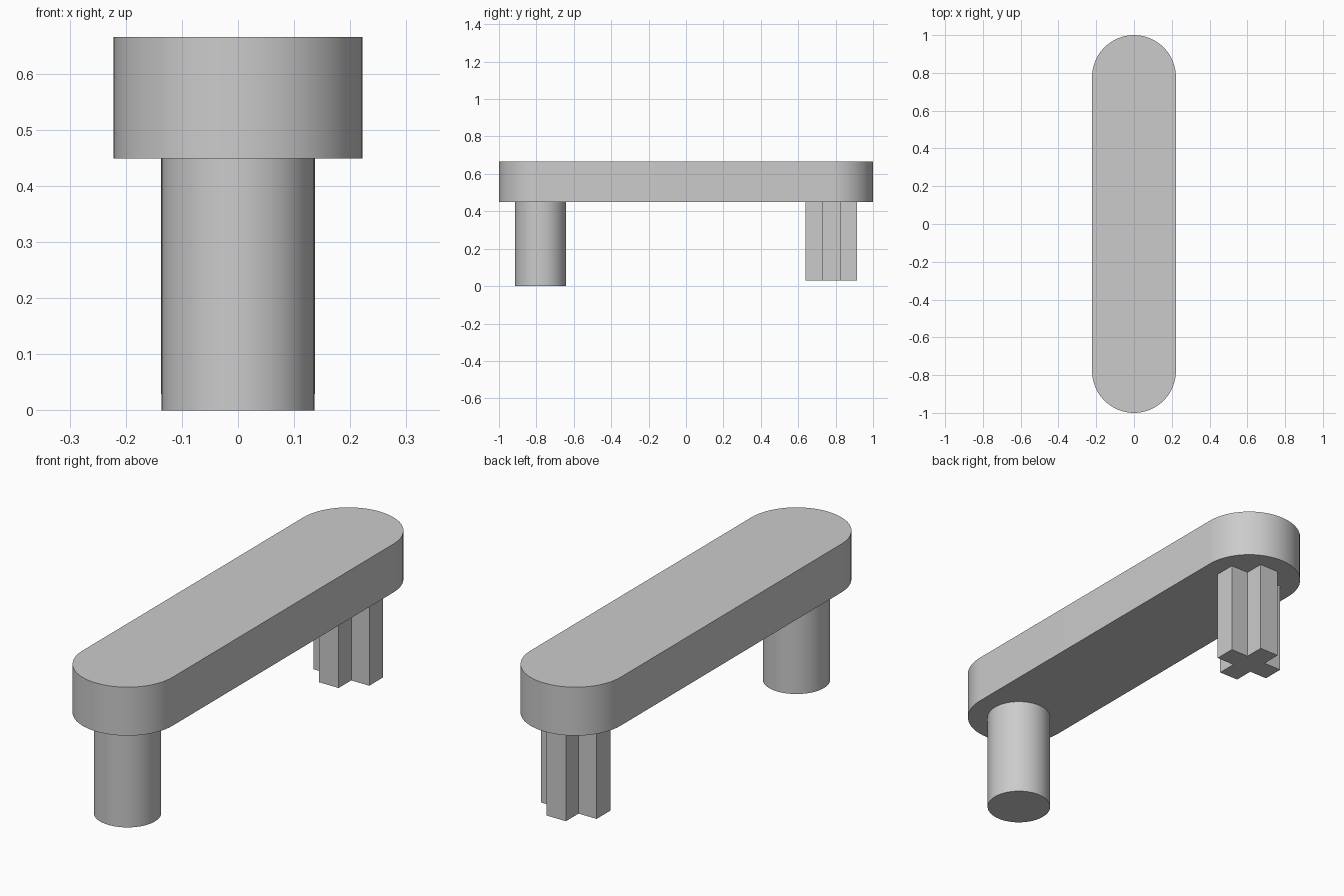
import bpy
import bmesh
from math import sin, cos, pi

cube = bpy.data.objects.get("Cube")
if cube:
    bpy.data.objects.remove(cube, do_unlink=True)

# Single grey material
grey = bpy.data.materials.new("light_grey")
grey.use_nodes = True
colour = (0.6, 0.6, 0.6, 1)
grey.diffuse_color = colour
grey.node_tree.nodes["Principled BSDF"].inputs["Base Color"].default_value = colour


def prism(name, outline, bottom, top, smooth=False):
    """Extrude a closed counter-clockwise outline from bottom to top."""
    bm = bmesh.new()
    base = bm.faces.new([bm.verts.new((x, y, bottom)) for x, y in outline])
    side = bmesh.ops.extrude_face_region(bm, geom=[base], use_keep_orig=True)
    for v in side["geom"]:
        if isinstance(v, bmesh.types.BMVert):
            v.co.z = top
    bmesh.ops.recalc_face_normals(bm, faces=bm.faces)
    mesh = bpy.data.meshes.new(name)
    bm.to_mesh(mesh)
    bm.free()
    mesh.materials.append(grey)
    obj = bpy.data.objects.new(name, mesh)
    bpy.context.collection.objects.link(obj)
    if smooth:
        bpy.ops.object.select_all(action="DESELECT")
        obj.select_set(True)
        bpy.context.view_layer.objects.active = obj
        bpy.ops.object.shade_smooth_by_angle(angle=pi / 6)
    return obj


def arc(cy, radius, start, sweep, steps):
    return [(radius * cos(start + sweep * i / steps),
             cy + radius * sin(start + sweep * i / steps)) for i in range(steps + 1)]


UNDERSIDE, TOP = 0.449, 0.665
HALF_WIDTH, POST_Y = 0.222, 0.778

# Bar with rounded ends
bar = arc(POST_Y, HALF_WIDTH, 0, pi, 32) + arc(-POST_Y, HALF_WIDTH, pi, pi, 32)
prism("bar", bar, UNDERSIDE, TOP, smooth=True)

# Round front peg
prism("round_peg", arc(-POST_Y, 0.136, 0, 2 * pi, 64)[:-1], 0, UNDERSIDE, smooth=True)

# Cross-shaped rear axle: one arm corner set turned four times
arm, half = 0.137, 0.048
cross = []
for turn in range(4):
    c, s = round(cos(turn * pi / 2)), round(sin(turn * pi / 2))
    for x, y in ((arm, -half), (arm, half), (half, half)):
        cross.append((x * c - y * s, POST_Y - 0.001 + x * s + y * c))
prism("cross_axle", cross, 0.029, UNDERSIDE)
